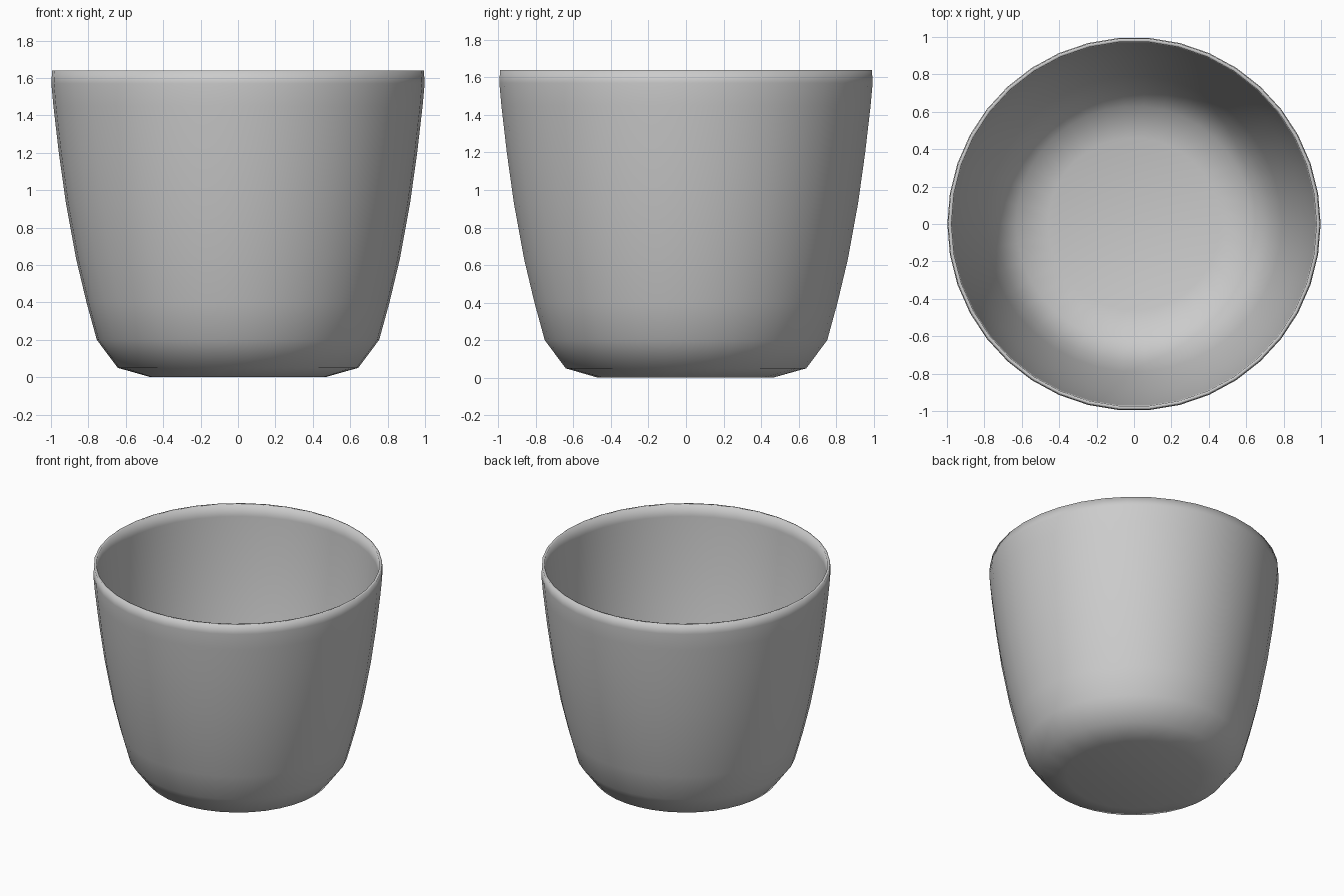
import bpy, bmesh
from math import cos, sin, pi

if "Cube" in bpy.data.objects:
    bpy.data.objects.remove(bpy.data.objects["Cube"])

SIDES = 38

# Cup section (radius, height): outer wall upwards, over the rim, inner wall down
outer = [(0.47, 0.0), (0.643, 0.05), (0.755, 0.20), (0.81, 0.40), (0.865, 0.63),
         (0.92, 0.93), (0.958, 1.20), (0.987, 1.45), (0.998, 1.57), (0.994, 1.64)]
inner = [(0.976, 1.64), (0.972, 1.55), (0.938, 1.20), (0.90, 0.93), (0.845, 0.63),
         (0.79, 0.40), (0.735, 0.21), (0.63, 0.07), (0.46, 0.022)]

bm = bmesh.new()
rings = [[bm.verts.new((r * cos(2 * pi * i / SIDES), r * sin(2 * pi * i / SIDES), z))
          for i in range(SIDES)] for r, z in outer + inner]
for a, b in zip(rings, rings[1:]):
    for i in range(SIDES):
        j = (i + 1) % SIDES
        bm.faces.new((a[i], a[j], b[j], b[i]))

# Close the underside and the inside floor with fans
for ring, z in ((rings[0], 0.0), (rings[-1], 0.02)):
    hub = bm.verts.new((0, 0, z))
    for i in range(SIDES):
        bm.faces.new((ring[i], hub, ring[(i + 1) % SIDES]))

# The foot edge has half as many sides
pairs = {}
for i in range(0, SIDES, 2):
    keep, drop = rings[0][i], rings[0][i + 1]
    keep.co = (keep.co + drop.co) / 2
    pairs[drop] = keep
bmesh.ops.weld_verts(bm, targetmap=pairs)

bmesh.ops.recalc_face_normals(bm, faces=bm.faces[:])
for f in bm.faces:
    f.smooth = True
mesh = bpy.data.meshes.new("cup")
bm.to_mesh(mesh)
bm.free()
bpy.context.collection.objects.link(bpy.data.objects.new("cup", mesh))
